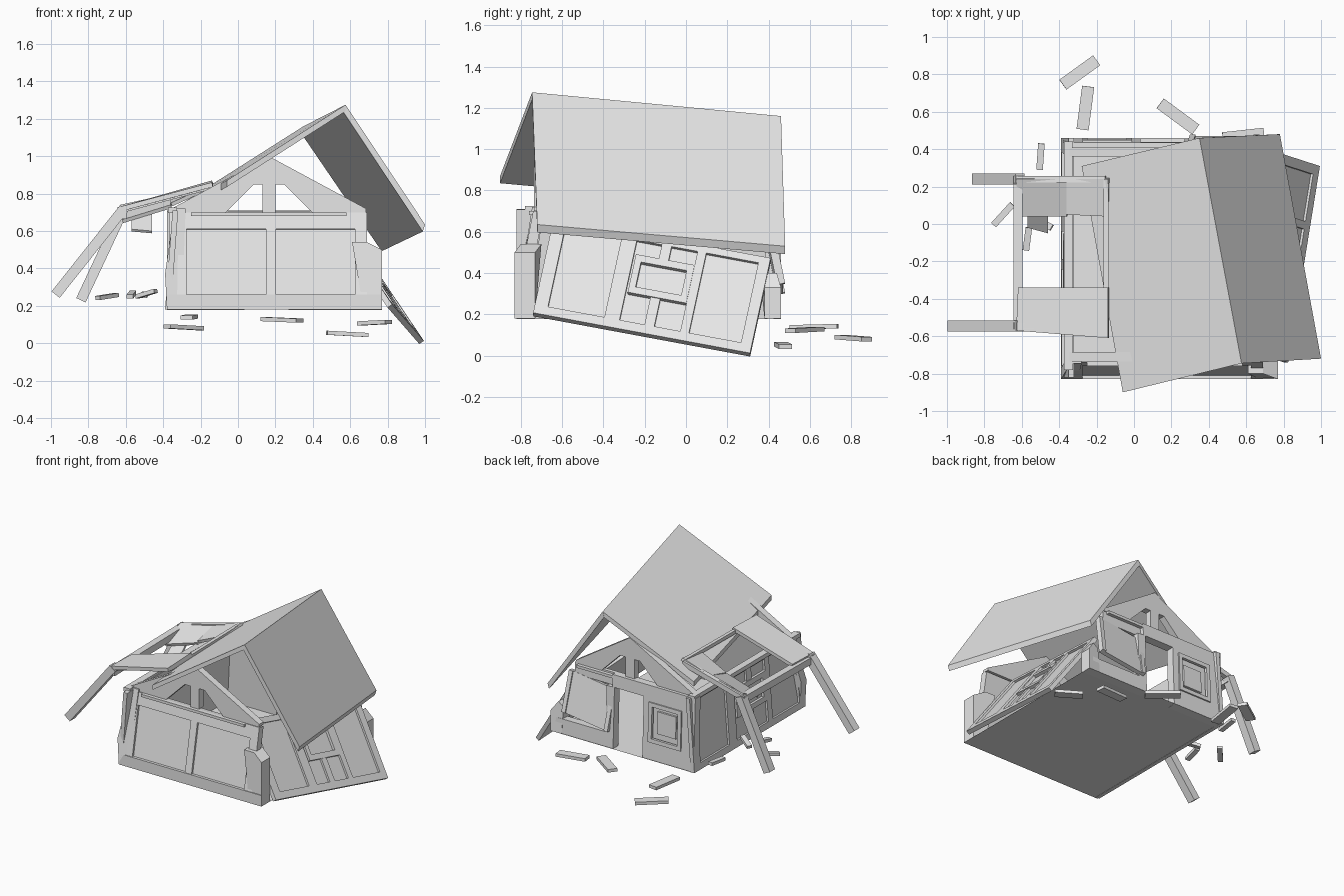
import bpy, bmesh
from mathutils import Vector as V, Matrix

if "Cube" in bpy.data.objects:
    bpy.data.objects.remove(bpy.data.objects["Cube"])

grey = bpy.data.materials.new("plain_grey")
grey.use_nodes = True
tone = (0.8, 0.8, 0.8, 1)
grey.diffuse_color = tone
grey.node_tree.nodes["Principled BSDF"].inputs["Base Color"].default_value = tone


def finish(name, bm, fix=True):
    if fix:
        bmesh.ops.recalc_face_normals(bm, faces=bm.faces)
    mesh = bpy.data.meshes.new(name)
    bm.to_mesh(mesh)
    bm.free()
    mesh.materials.append(grey)
    obj = bpy.data.objects.new(name, mesh)
    bpy.context.collection.objects.link(obj)
    return obj


def add_prism(bm, pts, offset):
    """Closed solid swept from an outline along an offset."""
    a = [bm.verts.new(p) for p in pts]
    b = [bm.verts.new(V(p) + V(offset)) for p in pts]
    bm.faces.new(a)
    bm.faces.new(b[::-1])
    for i in range(len(a)):
        j = (i + 1) % len(a)
        bm.faces.new((a[j], a[i], b[i], b[j]))


def prism(name, pts, offset):
    bm = bmesh.new()
    add_prism(bm, pts, offset)
    return finish(name, bm)


def slab(name, pts, thick):
    """Sheet with its outline on top, thickened along its normal."""
    p = [V(q) for q in pts]
    n = (p[1] - p[0]).cross(p[-1] - p[0]).normalized()
    return prism(name, p, n * -thick)


def wall(name, o, u, v, rects):
    """Blocks (u0, u1, v0, v1, back, front) on a skewed wall plane."""
    o, u, v = V(o), V(u), V(v)
    n = u.cross(v).normalized()
    bm = bmesh.new()
    for u0, u1, v0, v1, d0, d1 in rects:
        quad = [o + u * s + v * t + n * d0 for s, t in ((u0, v0), (u1, v0), (u1, v1), (u0, v1))]
        add_prism(bm, quad, n * (d1 - d0))
    return finish(name, bm)


def beam(name, a, b, w, h):
    a, b = V(a), V(b)
    d = b - a
    bm = bmesh.new()
    bmesh.ops.create_cube(bm, size=1)
    bmesh.ops.scale(bm, verts=bm.verts, vec=(w, h, d.length))
    rot = d.to_track_quat('Z', 'Y').to_matrix().to_4x4()
    bmesh.ops.transform(bm, verts=bm.verts, matrix=Matrix.Translation((a + b) / 2) @ rot)
    return finish(name, bm)


def ring(u0, u1, v0, v1, w, h, back, front):
    return [(u0, u1, v0, v0 + h, back, front), (u0, u1, v1 - h, v1, back, front),
            (u0, u0 + w, v0 + h, v1 - h, back, front), (u1 - w, u1, v0 + h, v1 - h, back, front)]


# floor underside
bm = bmesh.new()
bm.faces.new([bm.verts.new((x, y, 0.18)) for x, y in ((-.38, -.83), (-.38, .46), (.77, .46), (.77, -.83))])
finish("floor", bm, False)

# front wall: upright sill and a leaning wall with two sunken bays
prism("front_sill", [(-.38, -.83, .18), (.77, -.83, .18), (.77, -.83, .26), (-.38, -.83, .26)], (0, .05, 0))
bays = [(0, 1, 0, 1, -.05, -.015), (0, 1, .80, 1, -.015, 0)]
bays += [(a, b, 0, .80, -.015, 0) for a, b in ((0, .09), (.49, .54), (.94, 1))]
wall("front_wall", (-.37, -.825, .26), (1.06, 0, 0), (0, .085, .44), bays)
prism("front_left_post", [(-.38, -.83, .18), (-.39, -.83, .37), (-.34, -.745, .72), (-.28, -.745, .72), (-.30, -.83, .18)], (0, .06, 0))
prism("front_right_post", [(.67, -.83, .18), (.77, -.83, .18), (.77, -.83, .5), (.69, -.8, .54), (.61, -.8, .54)], (0, .1, 0))

# gables with two sloped openings beside a king post
half = [(.035, .70), (.035, .85), (.08, .85), (.23, .70), (.52, .70), (.52, .72), (0, 1.0)]
outline = half + [(-x, z) for x, z in half[-2::-1]]
for label, y, out, limit in (("front", -.735, -1, .69), ("back", .41, 1, .60)):
    prism(label + "_gable", [(min(.165 + x, limit), y, z) for x, z in outline], (0, .05 * -out, 0))
    prism(label + "_gable_beam", [(-.25, y, .68), (.58, y, .68), (.58, y, .70), (-.25, y, .70)], (0, .025 * out, 0))

# back wall with doorway and framed window
back = [(.64, .69, 0, 1, -.06, 0), (.90, 1, 0, 1, -.06, 0), (.69, .90, 0, .26, -.06, 0),
        (.69, .90, .76, 1, -.06, 0), (.69, .90, .26, .76, -.06, -.03),
        (.42, .64, .83, 1, -.06, 0), (.38, .435, 0, .83, -.06, 0), (0, .38, 0, .2, -.06, 0),
        (.14, .42, .83, 1, -.06, -.03)]
back += ring(.68, .91, .24, .78, .025, .055, -.01, .01)
back += [(.73, .86, .36, .66, -.03, -.015)]
wall("back_wall", (.77, .455, .18), (-1.15, 0, 0), (0, -.02, .53), back)
wall("back_broken_panel", (.67, .47, .35), (-.37, 0, -.05), (-.02, -.06, .29),
     [(0, 1, 0, 1, -.03, 0), (0, .08, 0, 1, 0, .01), (.92, 1, 0, 1, 0, .01)])
prism("back_right_post", [(.68, .46, .18), (.77, .46, .18), (.77, .46, .33), (.72, .44, .40), (.68, .44, .37)], (0, -.08, 0))

# side walls share one pattern of recessed bays around a centre window
side = [(0, 1, 0, 1, -.025, -.01), (0, 1, 0, .09, -.01, .005), (0, 1, .93, 1, -.01, .005)]
side += [(a, b, .09, .93, -.01, .005) for a, b in ((0, .06), (.32, .39), (.67, .71), (.95, 1))]
side += [(.505, .55, a, b, -.01, .005) for a, b in ((.09, .4), (.76, .93))]
side += ring(.40, .67, .38, .78, .03, .07, -.01, .01)
wall("left_wall", (-.385, .46, .18), (0, -1.28, 0), (.04, 0, .53), side)
wall("fallen_right_wall", (.82, -.74, .205), (.17, 1.05, -.195), (-.31, .10, .46), side)
beam("left_wall_top_plate", (-.35, -.78, .71), (-.35, .44, .71), .05, .03)

# displaced main roof
ridge_f, ridge_b = (.575, -.745, 1.275), (.35, .46, 1.16)
prism("roof_right_slope", [ridge_f, (1.0, -.72, .635), (.78, .48, .53), ridge_b], (-.012, 0, -.038))
prism("roof_left_slope", [ridge_f, ridge_b, (-.28, .31, .76), (-.06, -.9, .87)], (0, 0, -.035))

# collapsed side porch
slab("porch_roof_front", [(-.63, -.57, .73), (-.14, -.61, .86), (-.14, -.34, .87), (-.62, -.34, .73)], .025)
slab("porch_roof_back", [(-.36, .05, .75), (-.14, .04, .85), (-.14, .24, .87), (-.36, .24, .80)], .02)
slab("porch_roof_sag", [(-.62, .04, .66), (-.36, .04, .74), (-.36, .24, .80), (-.63, .24, .74)], .02)
slab("porch_roof_flap", [(-.57, -.02, .61), (-.46, -.05, .60), (-.46, .06, .70), (-.57, .08, .68)], .015)
beam("porch_eave_beam", (-.62, -.57, .69), (-.62, .25, .70), .05, .05)
beam("porch_inner_beam", (-.15, -.58, .84), (-.15, .24, .85), .025, .025)
for label, y, foot in (("front", -.545, (-.975, .26)), ("back", .24, (-.84, .23))):
    beam(label + "_porch_post", (foot[0], y, foot[1]), (-.61, y, .72), .06, .055)
    beam(label + "_porch_rafter", (-.64, y, .71), (-.15, y, .84), .035, .035)

# scattered planks: middle, half length along x and y, tilt
planks = [((-.29, .81, .085), (.09, .065), -.005), ((-.26, .62, .14), (.015, .115), .003),
          ((.235, .575, .125), (.095, -.07), -.004), ((.585, .47, .05), (.11, .012), -.006),
          ((.73, .20, .11), (.075, -.055), .004), ((-.70, .05, .25), (.05, .055), .008),
          ((-.57, -.08, .26), (.008, .06), .01), ((-.50, .36, .26), (.005, .07), .006),
          ((-.49, .01, .265), (.05, -.03), .015)]
for i, (c, (dx, dy), dz) in enumerate(planks):
    d = V((dx, dy, dz))
    wide = .065 if i < 5 else .035
    beam("plank_%d" % (i + 1), V(c) - d, V(c) + d, wide, .022)
